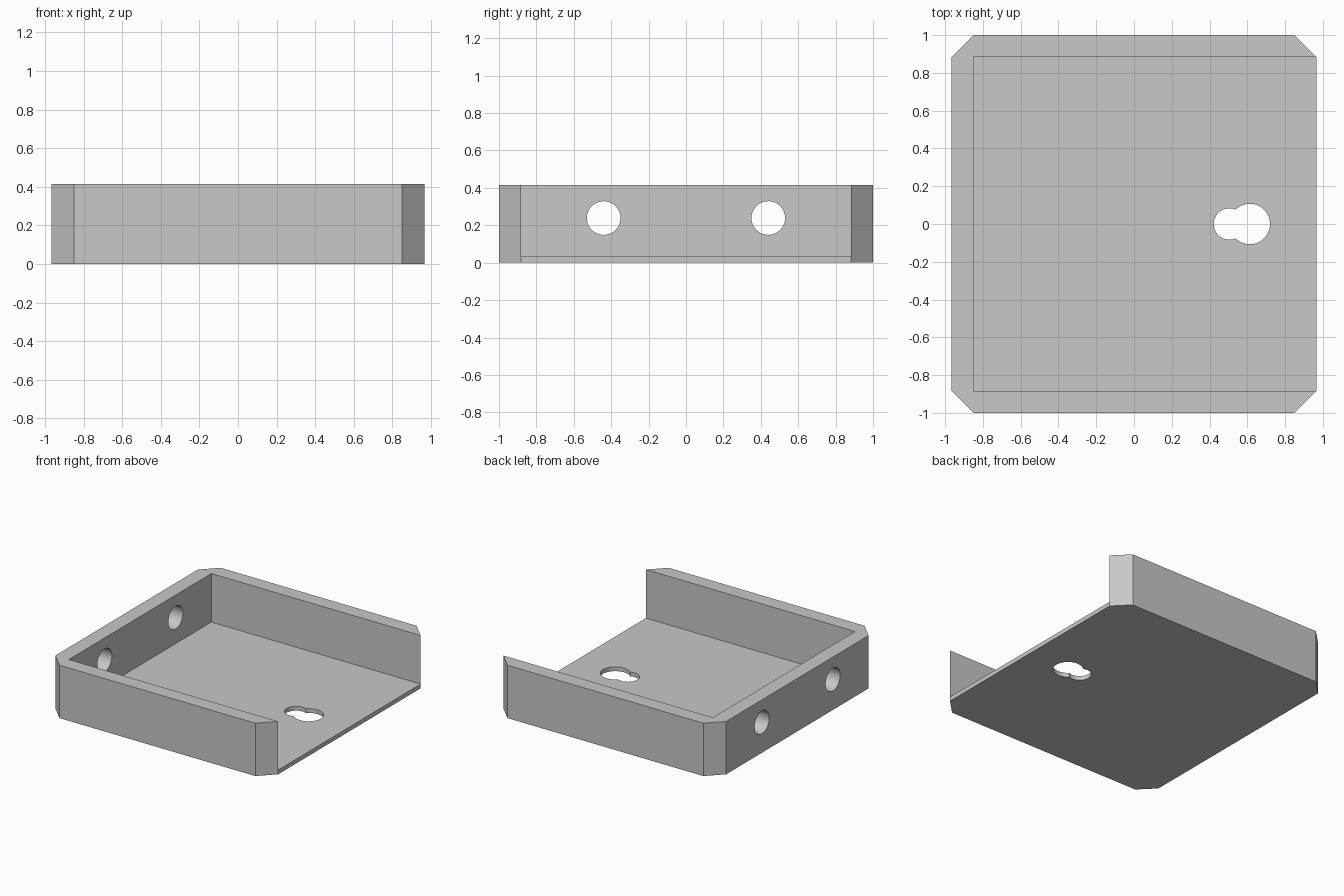
import bpy, bmesh, math

cube = bpy.data.objects.get("Cube")
if cube:
    bpy.data.objects.remove(cube, do_unlink=True)

X, Y, H = 0.967, 1.0, 0.415      # outer half sizes and height
C, FLOOR = 0.117, 0.034          # corner chamfer (also wall thickness), floor height
IX, IY = X - C, Y - C

grey = bpy.data.materials.new("light_grey")
grey.use_nodes = True
colour = (0.58, 0.58, 0.58, 1)
grey.diffuse_color = colour
grey.node_tree.nodes["Principled BSDF"].inputs["Base Color"].default_value = colour

# Tray body: chamfered outline with walls on three sides, open towards +x
outline = [(X, IY), (IX, Y), (-IX, Y), (-X, IY),
           (-X, -IY), (-IX, -Y), (IX, -Y), (X, -IY)]
inner = [(X, IY), (-IX, IY), (-IX, -IY), (X, -IY)]
bm = bmesh.new()


def ring(points, z):
    return [bm.verts.new((x, y, z)) for x, y in points]


base = ring(outline, 0)
rim = ring(outline, H)
floor = ring(inner, FLOOR)
inner_rim = [rim[0], *ring(inner[1:3], H), rim[-1]]

bm.faces.new(base[::-1])
bm.faces.new(floor)
bm.faces.new([base[-1], base[0], floor[0], floor[-1]])      # open floor edge
for i in range(7):
    face = [base[i], base[i + 1], rim[i + 1], rim[i]]
    if i == 0:
        face.append(floor[0])
    elif i == 6:
        face.insert(2, floor[-1])
    bm.faces.new(face)
for i in range(3):
    bm.faces.new([floor[i + 1], floor[i], inner_rim[i], inner_rim[i + 1]])
bm.faces.new(rim + inner_rim[2:0:-1])                       # top of the walls
bmesh.ops.recalc_face_normals(bm, faces=bm.faces)
mesh = bpy.data.meshes.new("tray")
bm.to_mesh(mesh)
bm.free()
mesh.materials.append(grey)
tray = bpy.data.objects.new("tray", mesh)
bpy.context.collection.objects.link(tray)


def drill(location, radius, rotation=(0, 0, 0)):
    """Cut a round hole through the tray."""
    bpy.ops.mesh.primitive_cylinder_add(vertices=48, radius=radius, depth=0.3,
                                        location=location, rotation=rotation)
    cutter = bpy.context.object
    cutter.name = "hole_cutter"
    cutter.hide_render = True
    cutter.data.materials.append(grey)
    mod = tray.modifiers.new("hole", "BOOLEAN")
    mod.operation, mod.solver, mod.object = "DIFFERENCE", "EXACT", cutter
    bpy.ops.object.select_all(action="DESELECT")
    tray.select_set(True)
    bpy.context.view_layer.objects.active = tray
    bpy.ops.object.modifier_apply(modifier=mod.name)
    bpy.data.objects.remove(cutter, do_unlink=True)


# Keyhole in the floor
drill((0.613, 0, 0), 0.107)
drill((0.505, 0, 0), 0.083)

# Pair of round holes in the closed end wall
for side in (-1, 1):
    drill((-X + C / 2, side * 0.44, 0.239), 0.09, (0, math.pi / 2, 0))

bpy.ops.object.shade_smooth_by_angle(angle=math.radians(30))
